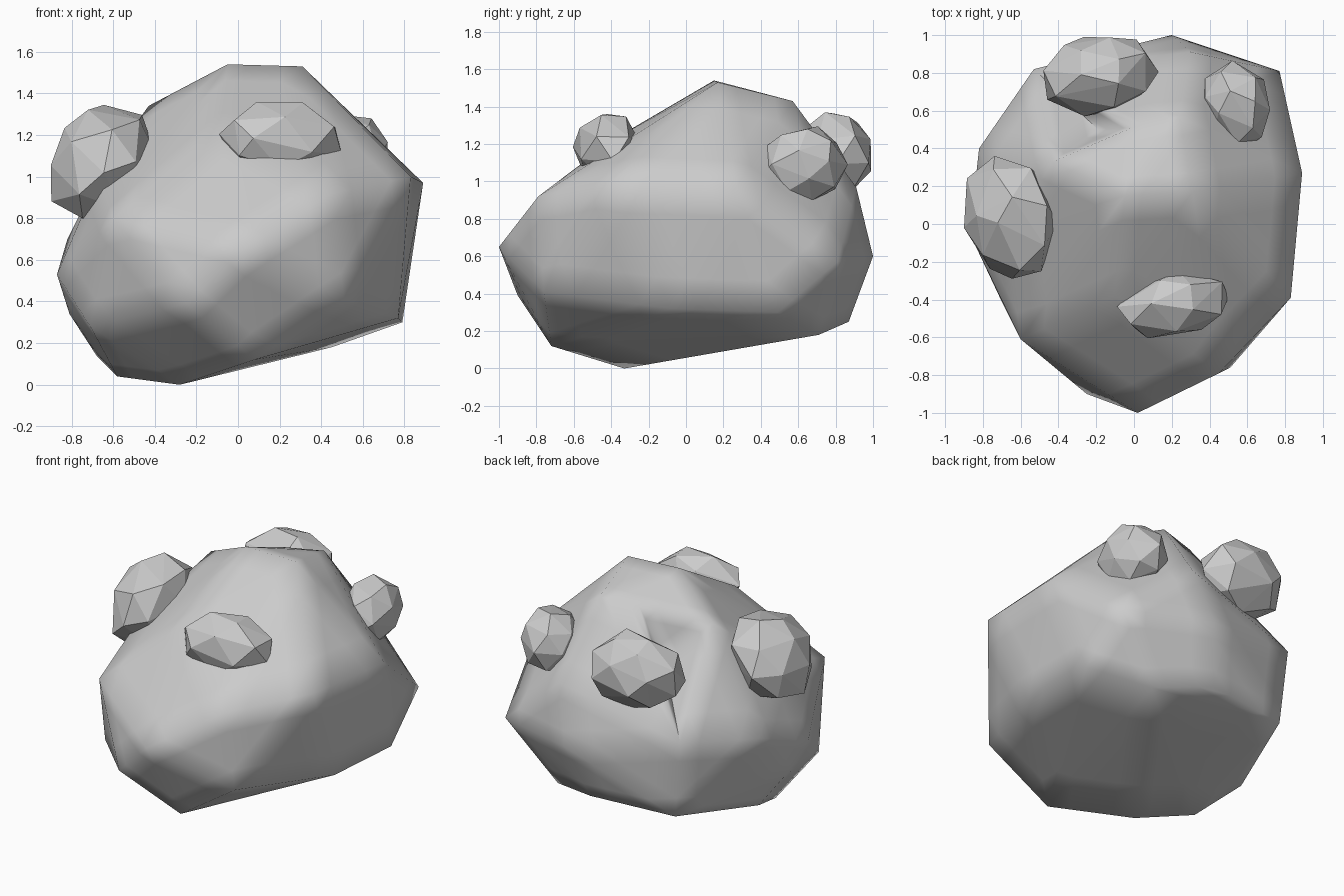
import bpy, bmesh, math, random
from mathutils import Vector, Euler

if "Cube" in bpy.data.objects:
    bpy.data.objects.remove(bpy.data.objects["Cube"])

def hull(points):
    bm = bmesh.new()
    for p in points:
        bm.verts.new(p)
    bmesh.ops.convex_hull(bm, input=bm.verts)
    bmesh.ops.delete(bm, geom=[v for v in bm.verts if not v.link_faces], context='VERTS')
    return bm

def finish(bm, name, angle):
    bmesh.ops.recalc_face_normals(bm, faces=bm.faces)
    me = bpy.data.meshes.new(name)
    bm.to_mesh(me)
    bm.free()
    ob = bpy.data.objects.new(name, me)
    bpy.context.collection.objects.link(ob)
    bpy.ops.object.select_all(action='DESELECT')
    ob.select_set(True)
    bpy.context.view_layer.objects.active = ob
    bpy.ops.object.shade_smooth_by_angle(angle=math.radians(angle))
    return ob

# Main boulder: hull around its corner points
corners = [
    # crown
    (-.05, .15, 1.54), (.31, .17, 1.53), (.24, .57, 1.43), (-.43, .33, 1.34), (-.1, -.38, 1.23),
    (-.01, .51, 1.41),
    # shoulders
    (.83, -.39, 1.0), (.89, .27, .97), (.45, -.79, .92), (-.6, -.61, .8), (-.67, -.05, 1.0),
    (.3, .91, .97), (-.53, .82, .75), (-.82, .4, .7),
    # waist
    (.02, -1.0, .65), (.2, 1.0, .6), (.77, .81, .57), (-.87, -.05, .53), (.51, -.76, .41),
    (-.25, -.9, .39), (-.81, .1, .34), (-.71, -.39, .28),
    # underside
    (.77, -.08, .32), (.79, .49, .30), (.1, .87, .25), (-.48, .8, .24), (.45, .71, .18),
    (-.68, .2, .14), (.08, -.72, .12), (-.58, -.12, .04), (-.28, -.33, 0),
]
bm = hull(corners)

# Dent behind the back stone: the facet there is poked inwards
target = Vector((-.32, .55, 1.17))
facet = min(bm.faces, key=lambda f: (f.calc_center_median() - target).length)
tip = bmesh.ops.poke(bm, faces=[facet])['verts'][0]
tip.co = Vector((-.19, .5, 1.1))

# Flat subdivision keeps the facets readable under smooth shading
bmesh.ops.subdivide_edges(bm, edges=bm.edges, cuts=3, use_grid_fill=True)
finish(bm, "main_boulder", 89)

# Small stones: hull of scattered points, tilted, then fitted to a centre and half size
def stone(name, centre, half, scale, tilt, seed, n=24):
    rng = random.Random(seed)
    rot = Euler([math.radians(a) for a in tilt]).to_matrix()
    pts = []
    for i in range(n):
        z = 1 - (2 * i + 1) / n
        a = i * 2.39996 + rng.uniform(-.2, .2)
        r = math.sqrt(1 - z * z)
        p = Vector((r * math.cos(a), r * math.sin(a), z)) * rng.uniform(.96, 1.04)
        pts.append(rot @ Vector(u * s for u, s in zip(p, scale)))
    for i in range(3):
        lo, hi = min(p[i] for p in pts), max(p[i] for p in pts)
        for p in pts:
            p[i] = centre[i] + ((p[i] - lo) / (hi - lo) * 2 - 1) * half[i]
    finish(hull(pts), name, 1)

stone("left_stone", (-.65, .035, 1.065), (.25, .325, .28), (.75, 1, .95), (0, 30, 20), 1)
stone("back_stone", (-.175, .78, 1.13), (.305, .21, .24), (1, .8, .8), (20, 0, 10), 2)
stone("right_stone", (.54, .63, 1.09), (.18, .235, .205), (.8, 1, .9), (0, 15, 15), 3)
stone("front_stone", (.205, -.425, 1.18), (.295, .18, .18), (1, .65, .6), (15, 0, 12), 4, 20)
